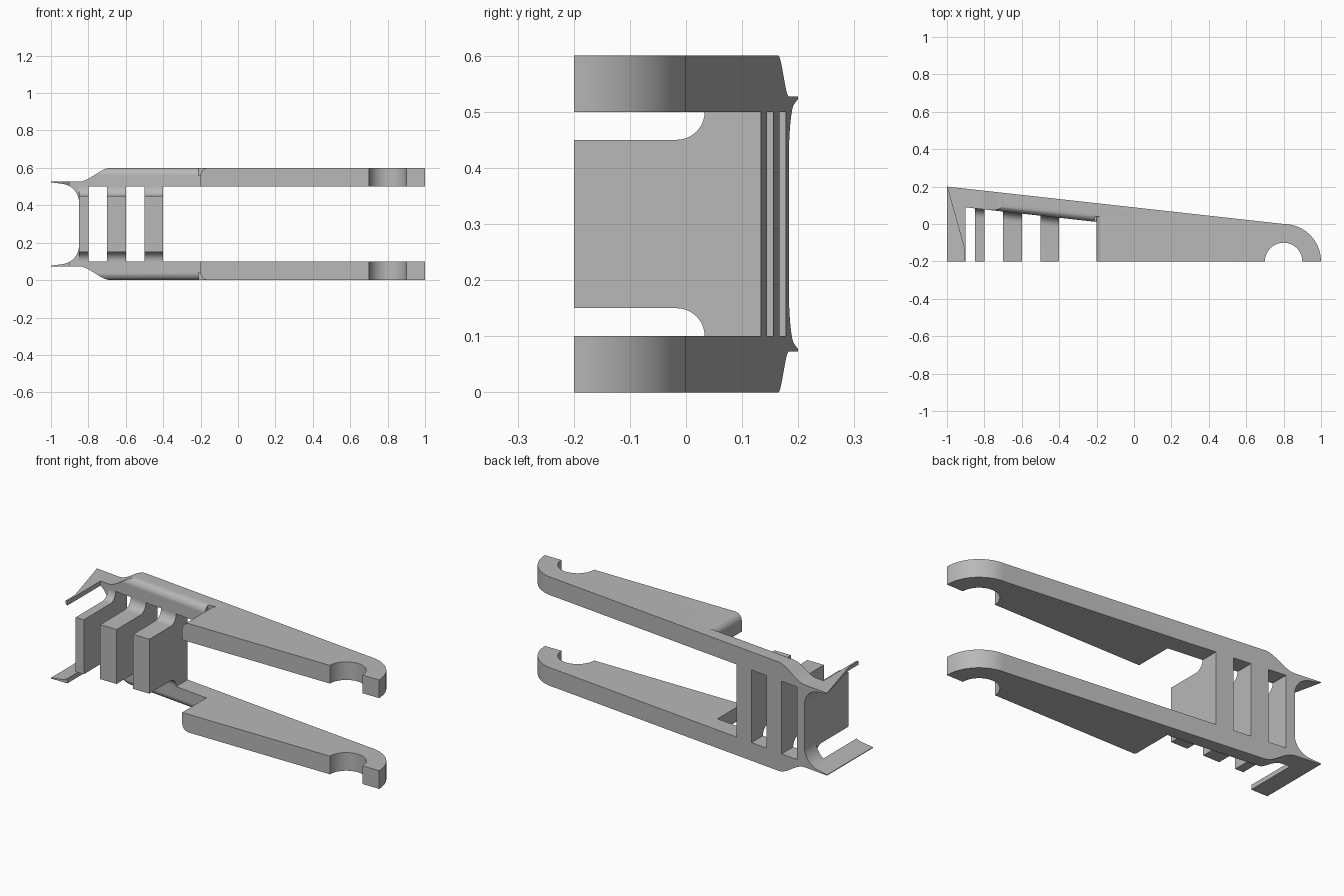
import bpy, bmesh, math
from mathutils import Vector

cube = bpy.data.objects.get("Cube")
if cube:
    bpy.data.objects.remove(cube)

MID = 0.3                      # mid height, mirror plane of the two arms


def back(x):
    """y of the sloping back face"""
    return (0.8 - x) / 9


def arc(cx, cy, r, a0, a1, n=12):
    angles = [math.radians(a0 + (a1 - a0) * i / n) for i in range(n + 1)]
    return [(cx + r * math.cos(a), cy + r * math.sin(a)) for a in angles]


def prism(name, points, sweep):
    """Solid made by sweeping a planar polygon along a vector"""
    bm = bmesh.new()
    face = bm.faces.new([bm.verts.new(p) for p in points])
    new = bmesh.ops.extrude_face_region(bm, geom=[face])["geom"]
    moved = [v for v in new if isinstance(v, bmesh.types.BMVert)]
    bmesh.ops.translate(bm, verts=moved, vec=Vector(sweep))
    bmesh.ops.recalc_face_normals(bm, faces=bm.faces)
    mesh = bpy.data.meshes.new(name)
    bm.to_mesh(mesh)
    bm.free()
    obj = bpy.data.objects.new(name, mesh)
    bpy.context.collection.objects.link(obj)
    return obj


def plan(name, pts, z0, z1):
    return prism(name, [(x, y, z0) for x, y in pts], (0, 0, z1 - z0))


def elevation(name, pts, y0=-0.4, y1=0.4):
    return prism(name, [(x, y0, z) for x, z in pts], (0, y1 - y0, 0))


def box_cut(name, x0, x1, z0, z1):
    return elevation(name, [(x0, z0), (x1, z0), (x1, z1), (x0, z1)])


def combine(target, tool, operation="DIFFERENCE"):
    bpy.context.view_layer.objects.active = target
    mod = target.modifiers.new("cut", "BOOLEAN")
    mod.operation, mod.object, mod.solver = operation, tool, "EXACT"
    bpy.ops.object.modifier_apply(modifier=mod.name)
    bpy.data.objects.remove(tool)


# Plan outline with the hooked ends
outline = [(-1, 0.2), (-1, -0.2)]
outline += arc(0.8, -0.2, 0.1, 180, 0, 20)
outline += arc(0.8, -0.2, 0.2, 0, 90, 20)
clip = plan("forked_clip", outline, 0, 2 * MID)

# Side silhouette: shoulders and pointed tabs, mirrored about mid height
upper = arc(-0.95, 0.115, 0.1, 0, 80) + [(-1, 0.223), (-1, 0.227)]
for i in range(13):
    t = i / 12
    upper.append((-0.85 + 0.17 * t, 0.227 + 0.073 * t * t * (3 - 2 * t)))
upper.append((1.1, 0.3))
loop = [(x, MID + w) for x, w in upper] + [(x, MID - w) for x, w in reversed(upper)]
combine(clip, elevation("silhouette", loop), "INTERSECT")

# Gap between the arms and windows between the ribs
for x0, x1 in ((-0.4, 1.2), (-0.6, -0.5), (-0.8, -0.7)):
    combine(clip, box_cut("opening", x0, x1, 0.1, 0.5))

# Pockets above and below the ribs, with rounded rails and rib roots
section = [(0.15 - 0.05 * math.sin(a), 0.2 - 0.05 * math.cos(a))
           for a in [math.radians(9 * i) for i in range(11)]]
section += arc(0.06, 0.26, 0.04, 0, 90, 10)
section += [(0.06, 0.35), (0.6, 0.35), (0.6, 0.15)]
for side in (1, -1):
    pts = [(-0.9, back(-0.9) - d, MID + side * w) for d, w in section]
    combine(clip, prism("pocket", pts, (0.7, back(-0.2) - back(-0.9), 0)))
    # Rounded inner end of each arm
    edge = arc(-0.16, 0.26, 0.04, 180, 90, 10) + [(-0.16, 0.35), (-0.21, 0.35), (-0.21, 0.26)]
    combine(clip, elevation("arm_round", [(x, MID + side * w) for x, w in edge], -0.4, 0.04))

# Slot between the end tabs and the first rib
slot = [(-0.9, back(-0.9) - 0.1), (-0.85, back(-0.85) - 0.1), (-0.85, -0.3), (-0.9, -0.3)]
combine(clip, plan("slot", slot, -0.1, 0.7))

# Tapered upper tab
taper = [(-1.001, 0.205), (-0.91, -0.12), (-0.91, -0.3), (-1.1, -0.3), (-1.1, 0.205)]
combine(clip, plan("tab_taper", taper, MID, 0.7))

# Material and shading
grey = bpy.data.materials.new("light_grey")
grey.use_nodes = True
colour = (0.48, 0.48, 0.48, 1)
grey.diffuse_color = colour
grey.node_tree.nodes["Principled BSDF"].inputs["Base Color"].default_value = colour
clip.data.materials.clear()
clip.data.materials.append(grey)
for poly in clip.data.polygons:
    poly.material_index = 0

bpy.ops.object.select_all(action="DESELECT")
clip.select_set(True)
bpy.context.view_layer.objects.active = clip
bpy.ops.object.shade_smooth_by_angle(angle=math.radians(30))
